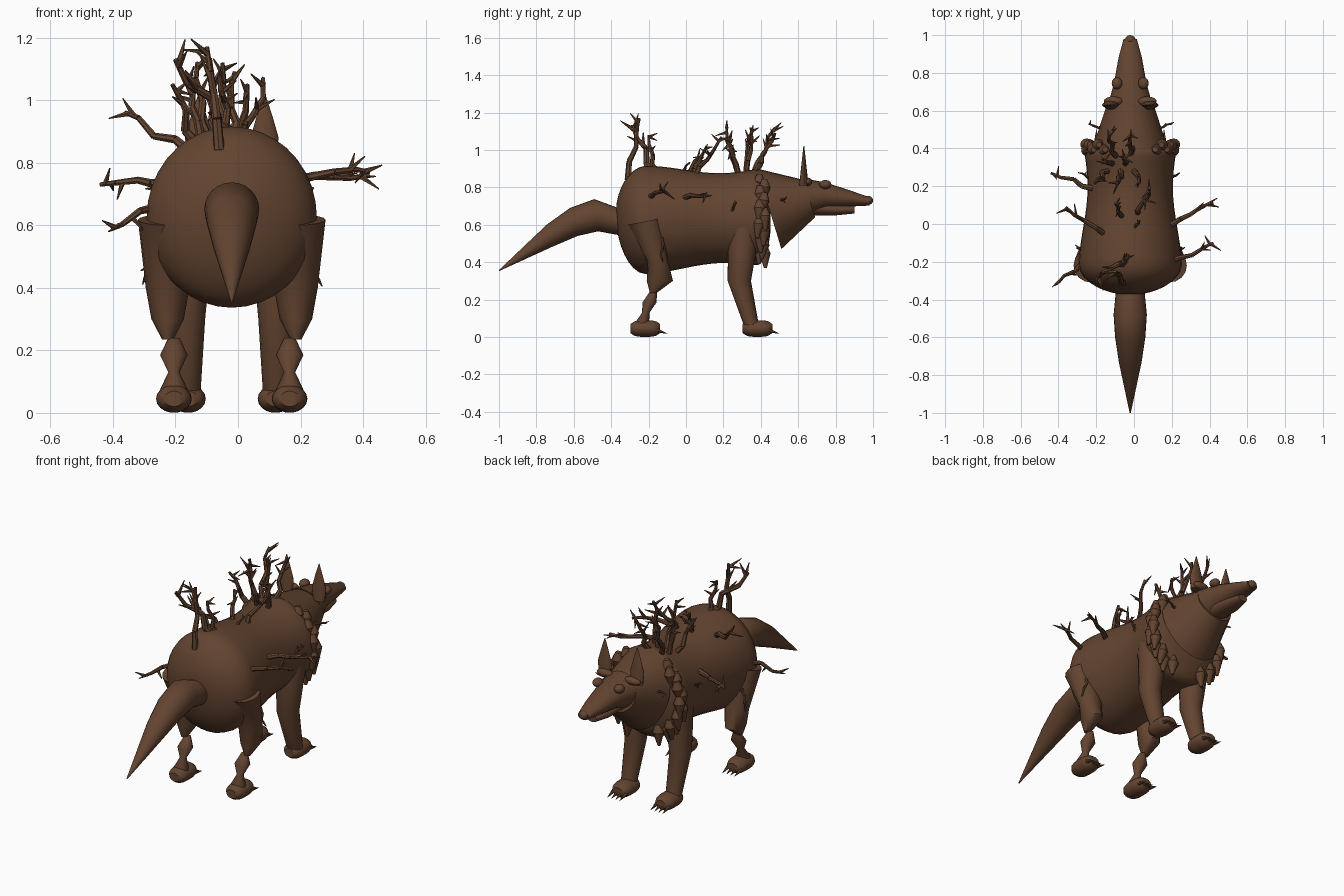
import bpy, bmesh, math, random
from mathutils import Vector, Matrix

random.seed(4)
if "Cube" in bpy.data.objects:
    bpy.data.objects.remove(bpy.data.objects["Cube"])

MIDDLE = Vector((-0.02, 0, 0))  # middle plane of the animal
SIDES = {"left": 1, "right": -1}
COLOUR = (0.125, 0.058, 0.03, 1)

bark = bpy.data.materials.new("bark brown")
bark.use_nodes = True
bark.diffuse_color = COLOUR
bark.node_tree.nodes["Principled BSDF"].inputs["Base Color"].default_value = COLOUR


def finish(name, bm, angle=45):
    """Turn the bmesh into a shaded brown object."""
    bmesh.ops.recalc_face_normals(bm, faces=bm.faces[:])
    mesh = bpy.data.meshes.new(name)
    bm.to_mesh(mesh)
    bm.free()
    mesh.materials.append(bark)
    part = bpy.data.objects.new(name, mesh)
    bpy.context.collection.objects.link(part)
    bpy.ops.object.select_all(action="DESELECT")
    part.select_set(True)
    bpy.context.view_layer.objects.active = part
    bpy.ops.object.shade_smooth_by_angle(angle=math.radians(angle))


def loft(name, rings, sideways=0, segments=24, angle=45):
    """Skin elliptical rings: lower edge (y, z), upper edge (y, z), half width."""
    bm = bmesh.new()
    loops = []
    for low_y, low_z, high_y, high_z, half_width in rings:
        low, high = Vector((sideways, low_y, low_z)), Vector((sideways, high_y, high_z))
        centre = MIDDLE + (low + high) / 2
        across, upward = Vector((half_width, 0, 0)), (high - low) / 2
        turns = [math.tau * i / segments for i in range(segments)]
        loops.append([bm.verts.new(centre + across * math.cos(a) + upward * math.sin(a)) for a in turns])
    for back, front in zip(loops, loops[1:]):
        for i in range(segments):
            bm.faces.new((back[i - 1], back[i], front[i], front[i - 1]))
    bm.faces.new(loops[0])
    bm.faces.new(loops[-1])
    finish(name, bm, angle)


def upright(y, z, depth, half_width):
    """Level ring for a leg."""
    return (y - depth / 2, z, y + depth / 2, z, half_width)


def facing(y, z, height, half_width):
    """Vertical ring for parts running front to back."""
    return (y, z - height / 2, y, z + height / 2, half_width)


def ball(name, centre, radii):
    bm = bmesh.new()
    place = Matrix.Translation(MIDDLE + Vector(centre)) @ Matrix.Diagonal((*radii, 1))
    bmesh.ops.create_uvsphere(bm, u_segments=16, v_segments=10, radius=1, matrix=place)
    finish(name, bm, 60)


def cone(bm, start, end, start_radius, end_radius, segments=7):
    axis = end - start
    place = Matrix.Translation((start + end) / 2) @ axis.to_track_quat("Z", "Y").to_matrix().to_4x4()
    bmesh.ops.create_cone(bm, cap_ends=True, segments=segments, radius1=start_radius,
                          radius2=end_radius, depth=axis.length, matrix=place)


def scatter(amount):
    return Vector([random.uniform(-amount, amount) for _ in range(3)])


def branch(name, base, tip, radius=0.016, twigs=4):
    """Crooked tapering stick with short forked twigs near its tip."""
    bm = bmesh.new()
    base, tip = Vector(base), Vector(tip)
    reach = (tip - base).length
    joints = [base.lerp(tip, i / 4) + scatter(reach * 0.06) * (i % 4 > 0) for i in range(5)]
    for i, (start, end) in enumerate(zip(joints, joints[1:])):
        cone(bm, start, end, radius * (1 - i / 7), radius * (1 - (i + 1) / 7))
    for i in range(twigs):
        start = joints[-2 - i % 2].lerp(joints[-1 - i % 2], random.uniform(0.3, 0.8))
        heading = (tip - base).normalized() * 0.6 + scatter(0.9)
        cone(bm, start, start + heading.normalized() * reach * 0.25, radius * 0.6, 0.002, 5)
    finish(name, bm, 40)


# Torso: rounded rump, slight waist, blunt chest
torso = []
for i in range(29):
    t = (1 - math.cos(math.pi * i / 28)) / 2 * 0.99 + 0.005
    rump = math.sqrt(1 - max(0, 1 - t / 0.2) ** 2)
    chest = math.sqrt(1 - max(0, 1 - (1 - t) / 0.1) ** 2)
    radius = (0.265 + 0.025 * math.cos(6 * t - 1)) * rump * chest
    torso.append(facing(0.83 * t - 0.375, 0.622 + 0.02 * t + 0.04 * (1 - rump), 2 * radius, radius * 0.94))
loft("torso", torso, segments=36)

# Neck flaring back into a tilted collar, then the head
loft("neck", [(0.51, 0.47, 0.38, 0.9, 0.185), (0.69, 0.64, 0.63, 0.84, 0.115)])
loft("head", [(0.66, 0.65, 0.62, 0.85, 0.115), facing(0.75, 0.755, 0.14, 0.085),
              facing(0.88, 0.74, 0.085, 0.062), facing(0.98, 0.725, 0.045, 0.035)])
loft("lower_jaw", [facing(0.66, 0.69, 0.08, 0.06), facing(0.8, 0.68, 0.06, 0.055),
                   facing(0.9, 0.68, 0.04, 0.03)])
ball("nose", (0, 0.975, 0.73), (0.028, 0.025, 0.024))

# Tail rising to a bend, then drooping to a point
loft("tail", [(-0.28, 0.53, -0.31, 0.67, 0.07), (-0.47, 0.565, -0.49, 0.737, 0.088),
              (-0.58, 0.54, -0.62, 0.69, 0.08), (-0.72, 0.48, -0.745, 0.6, 0.06),
              facing(-1, 0.355, 0.006, 0.003)])


def paw(name, sideways, heel):
    """Blunt foot with four claws."""
    rings = []
    for i in range(9):
        t = 0.02 + 0.12 * i
        fullness = max(0.3, 1 - abs(2 * t - 1) ** 4) ** 0.5
        rings.append(facing(heel + 0.165 * t, 0.045, 0.09 * fullness, 0.057 * fullness))
    loft(name + "_paw", rings, sideways, 18, 50)
    bm = bmesh.new()
    for i in range(4):
        root = MIDDLE + Vector((sideways + (i - 1.5) * 0.026, heel + 0.14, 0.035))
        cone(bm, root, root + Vector((0, 0.06, -0.017)), 0.012, 0.001)
    finish(name + "_claws", bm)


for word, side in SIDES.items():
    # Ears, eyes and brows
    ear = [upright(0.63, 0.81 + 0.07 * i, 0.05 - 0.015 * i, width)
           for i, width in enumerate((0.035, 0.045, 0.025, 0.002))]
    loft("ear_" + word, ear, side * 0.105, 12)
    ball("eye_" + word, (side * 0.07, 0.745, 0.815), (0.028, 0.032, 0.024))
    ball("brow_" + word, (side * 0.09, 0.65, 0.83), (0.05, 0.025, 0.022))

    # Heavy thigh, with a lower leg pinched at its joints
    loft("thigh_" + word, [(-0.31, 0.6, -0.13, 0.635, 0.095), upright(-0.15, 0.4, 0.11, 0.07),
                           upright(-0.14, 0.3, 0.14, 0.052), upright(-0.175, 0.235, 0.035, 0.018)],
         side * 0.205, 16)
    shank = []
    for i in range(5):
        wide = i % 2
        shank.append(upright(-0.175 - 0.02 * i, 0.24 - 0.055 * i, 0.04 + 0.035 * wide, 0.018 + 0.026 * wide))
    loft("shank_" + word, shank, side * 0.185, 12, 60)
    paw("hind_" + word, side * 0.185, -0.3)

    # Straight front leg
    loft("front_leg_" + word, [upright(0.31, 0.66, 0.13, 0.07), upright(0.31, 0.57, 0.17, 0.085),
                               upright(0.285, 0.3, 0.125, 0.06), upright(0.35, 0.06, 0.08, 0.045)],
         side * 0.145, 16)
    paw("front_" + word, side * 0.14, 0.3)

    # Mane of overlapping tufts hanging around the shoulders
    bm = bmesh.new()
    for i in range(12):
        angle = math.radians(55 - i * 11)
        root = MIDDLE + Vector((side * 0.23 * math.cos(angle), 0.395 + 0.025 * (i % 2),
                                0.68 + 0.22 * math.sin(angle)))
        tip = root + Vector((side * 0.01, 0.01 * (i % 3) - 0.015, -0.11))
        bulge = root.lerp(tip, 0.3)
        cone(bm, root + Vector((0, 0, 0.01)), bulge, 0.015, 0.032, 9)
        cone(bm, bulge, tip, 0.032, 0.008, 9)
    finish("mane_" + word, bm, 60)

# Branches standing on the rump and mid back
branch("rump_branch_tall", (0, -0.16, 0.86), (-0.2, -0.29, 1.13), 0.02)
branch("rump_branch_rear", (-0.06, -0.31, 0.84), (-0.1, -0.25, 1.17), 0.018)
branch("rump_branch_inner", (-0.02, -0.16, 0.88), (-0.06, -0.2, 1.08))
branch("back_branch_tall", (0.02, 0.05, 0.85), (0.08, 0.19, 1.07))
branch("back_branch_short", (-0.06, 0.04, 0.86), (-0.1, 0.11, 1.02))
branch("back_stub", (0, -0.04, 0.86), (0.03, 0.02, 0.93), 0.01, 1)

# Thicket over the shoulders
for i in range(7):
    spread = i / 6
    root = Vector((-0.14 + 0.14 * spread, 0.28 + 0.04 * (i % 3), 0.87))
    lean = Vector((-0.07 + 0.1 * spread, 0.09 * (i % 3 - 0.7), 0.18 + 0.08 * math.sin(math.pi * spread)))
    branch(f"shoulder_branch_{i}", root, root + lean)

# Branches growing out of the flanks
branch("left_rear_branch", (0.18, -0.21, 0.75), (0.42, -0.1, 0.77))
branch("left_middle_branch", (0.17, -0.02, 0.74), (0.42, 0.11, 0.76))
branch("right_front_branch", (-0.22, 0.19, 0.74), (-0.44, 0.27, 0.73), twigs=3)
branch("right_middle_branch", (-0.16, -0.05, 0.84), (-0.36, 0.09, 0.96), twigs=3)
branch("right_rear_branch", (-0.23, -0.2, 0.68), (-0.4, -0.31, 0.59), twigs=3)

# Small twigs on thighs, shoulders and throat
for word, side in SIDES.items():
    for spot, root, lean in (("thigh", (0.25, -0.13, 0.53), (0.03, 0, -0.11)),
                             ("shoulder", (0.21, 0.24, 0.66), (0.05, 0.03, 0.06)),
                             ("throat", (0.12, 0.5, 0.73), (0.1, 0.03, 0.01))):
        mirror = Matrix.Diagonal((side, 1, 1))
        start = MIDDLE + mirror @ Vector(root)
        branch(f"{spot}_twig_{word}", start, start + mirror @ Vector(lean), 0.01, 2)
